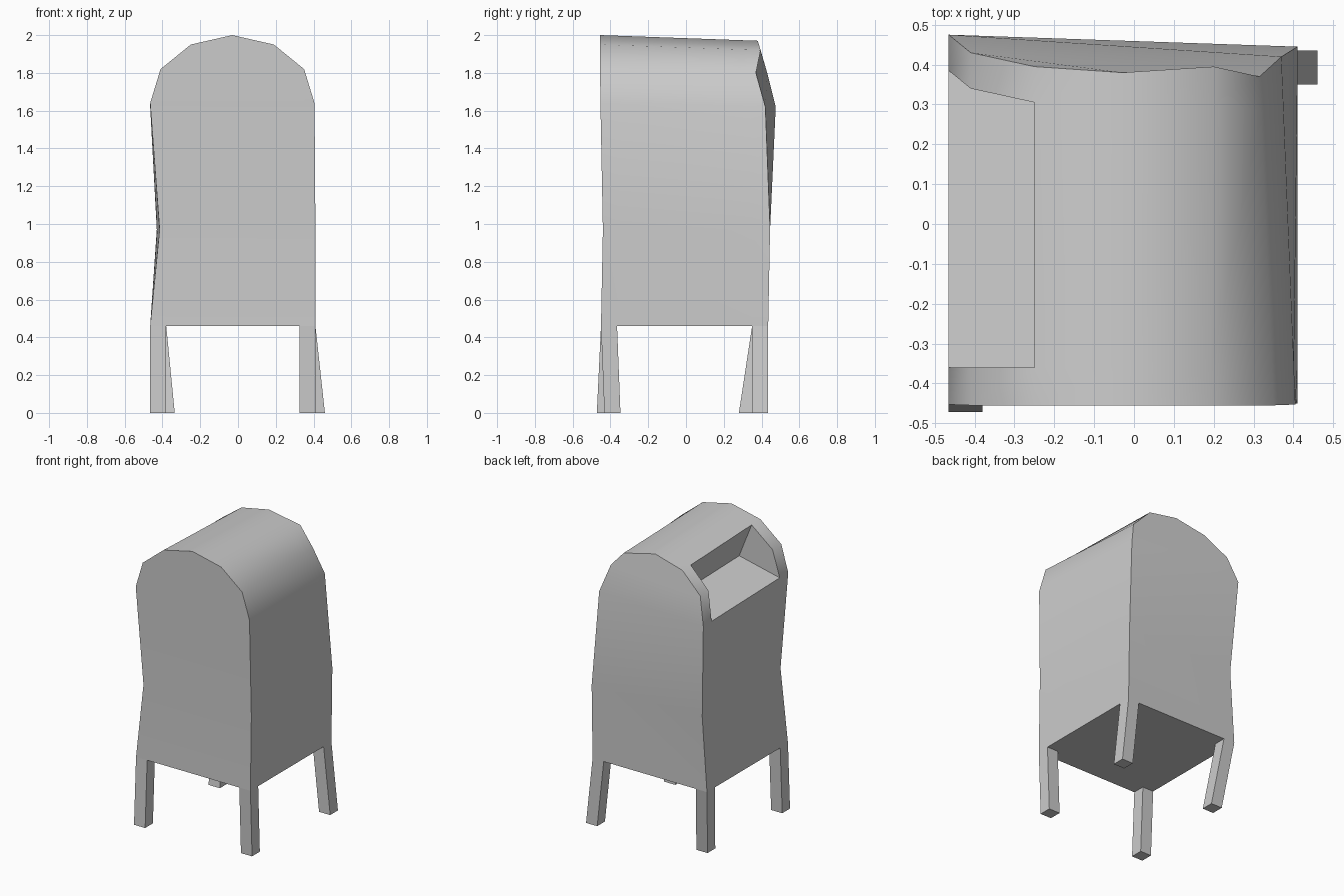
import bpy, bmesh
from mathutils import Vector

cube = bpy.data.objects.get("Cube")
if cube:
    bpy.data.objects.remove(cube, do_unlink=True)

grey = bpy.data.materials.new("plain grey")
grey.use_nodes = True
colour = (0.6, 0.6, 0.6, 1)
grey.diffuse_color = colour
grey.node_tree.nodes["Principled BSDF"].inputs["Base Color"].default_value = colour


def finish(name, bm, smooth=None):
    """Turn a bmesh into a named, coloured object."""
    bmesh.ops.remove_doubles(bm, verts=bm.verts, dist=0.0001)
    bmesh.ops.recalc_face_normals(bm, faces=bm.faces)
    mesh = bpy.data.meshes.new(name)
    bm.to_mesh(mesh)
    bm.free()
    mesh.materials.append(grey)
    obj = bpy.data.objects.new(name, mesh)
    bpy.context.collection.objects.link(obj)
    if smooth:
        bpy.ops.object.select_all(action="DESELECT")
        obj.select_set(True)
        bpy.context.view_layer.objects.active = obj
        bpy.ops.object.shade_smooth_by_angle(angle=smooth)
    return obj


# Body outlines, from the bottom at -x, over the arch, to the bottom at +x
front = [Vector(p) for p in (
    (-.465, -.45, .46), (-.415, -.44, .97), (-.465, -.453, 1.64), (-.41, -.455, 1.82),
    (-.25, -.455, 1.95), (-.03, -.455, 2), (.19, -.455, 1.95), (.35, -.455, 1.82),
    (.405, -.453, 1.64), (.41, -.44, .97), (.41, -.45, .46))]
back = [Vector(p) for p in (
    (-.465, .435, .46), (-.43, .437, .97), (-.465, .475, 1.62), (-.41, .43, 1.8),
    (-.25, .395, 1.92), (-.03, .38, 1.97), (.2, .395, 1.92), (.315, .37, 1.8),
    (.37, .42, 1.62), (.41, .445, .97), (.41, .435, .46))]
CORNER, RIM, SHOULDER = 2, 3, 4

# Rings on either side of the hatch recess
near = [a.lerp(b, (-.36 - a.y) / (b.y - a.y)) for a, b in zip(front, back)]
far = [a.lerp(b, (b.y - .09 - a.y) / (b.y - a.y)) for a, b in zip(front, back)]


def dented(ring):
    """Push the rim point inwards to make the recess."""
    ring = list(ring)
    ring[RIM] = Vector((-.155, ring[SHOULDER].y, ring[CORNER].z + .07))
    return ring


bm = bmesh.new()


def face(points):
    bm.faces.new([bm.verts.new(p) for p in points])


def loft(a, b):
    for i in range(len(a)):
        j = (i + 1) % len(a)
        face((a[i], a[j], b[j], b[i]))


loft(front, near)
loft(dented(near), dented(far))
loft(far, back)

# End walls of the recess
for ring in (near, far):
    face((ring[CORNER], ring[RIM], ring[SHOULDER], dented(ring)[RIM]))

# Front and back panels
for ring in (front, back):
    for ids in ((0, 1, 9, 10), (1, 2, 9), (2, 8, 9), range(2, 9)):
        face([ring[i] for i in ids])
finish("body", bm, 0.7)


# Splayed legs: top corner, then the sideways shift of the foot
def leg(name, x, y, dx, dy, size=.085, top=.46):
    bm = bmesh.new()
    bmesh.ops.create_cube(bm, size=1)
    for v in bm.verts:
        foot = v.co.z < 0
        v.co = Vector((x + (v.co.x + .5) * size + dx * foot,
                       y + (v.co.y + .5) * size + dy * foot,
                       0 if foot else top))
    finish(name, bm)


leg("front_right_leg", -.465, -.45, 0, -.022)
leg("front_left_leg", .325, -.45, 0, .018)
leg("back_left_leg", .325, .35, .05, 0)
leg("back_right_leg", -.465, .35, .045, -.07)
